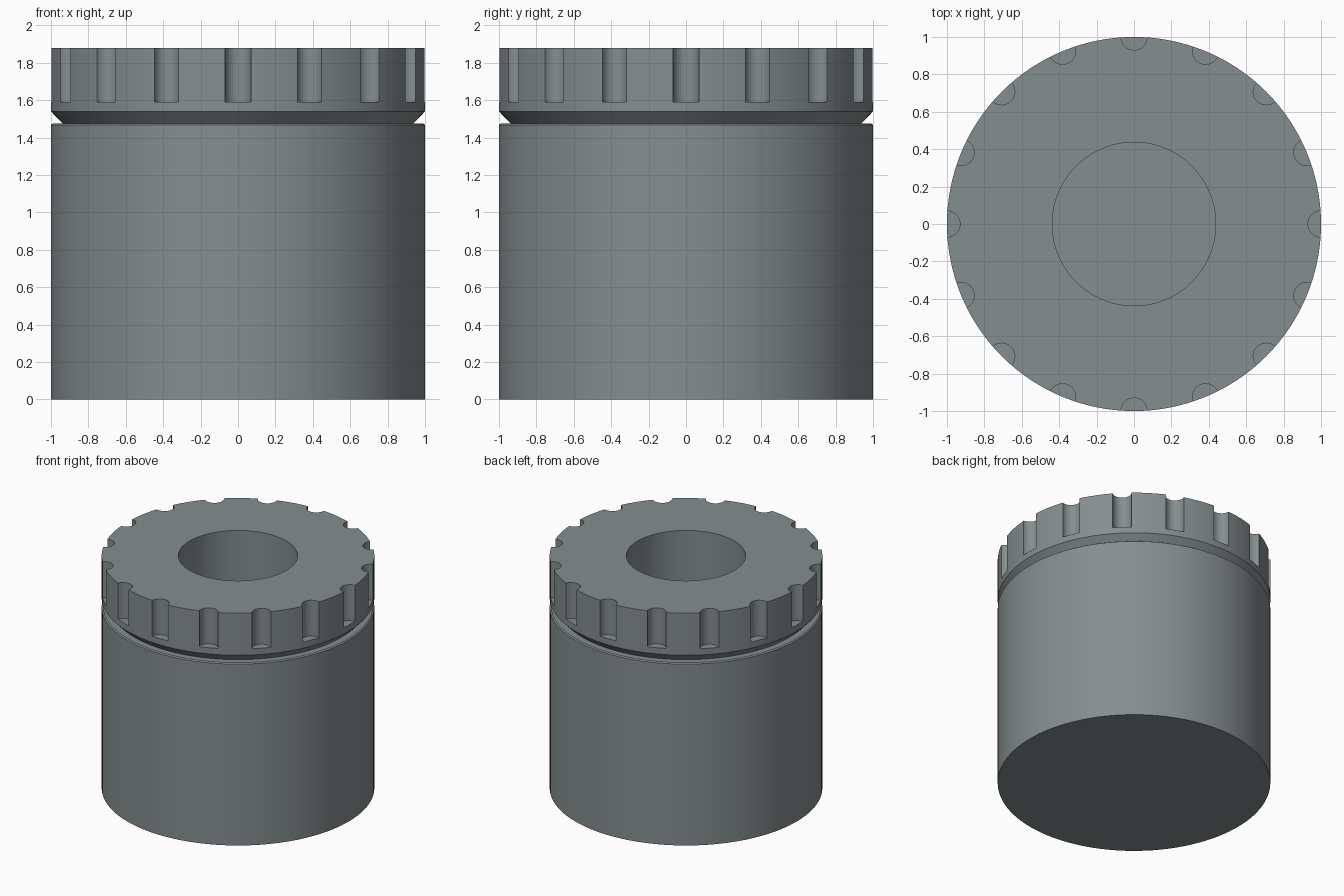
import bpy, bmesh, math
from mathutils import Matrix, Vector

if "Cube" in bpy.data.objects:
    bpy.data.objects.remove(bpy.data.objects["Cube"])

SEGMENTS = 128
NOTCHES = 16

grey = bpy.data.materials.new("slate grey")
grey.diffuse_color = (0.235, 0.27, 0.275, 1)
grey.use_nodes = True
grey.node_tree.nodes["Principled BSDF"].inputs["Base Color"].default_value = grey.diffuse_color


def make_object(name, bm):
    bmesh.ops.recalc_face_normals(bm, faces=bm.faces)
    mesh = bpy.data.meshes.new(name)
    bm.to_mesh(mesh)
    bm.free()
    mesh.materials.append(grey)
    obj = bpy.data.objects.new(name, mesh)
    bpy.context.collection.objects.link(obj)
    return obj


def lathe(name, profile):
    bm = bmesh.new()
    verts = [bm.verts.new((r, 0, z)) for r, z in profile]
    edges = [bm.edges.new(pair) for pair in zip(verts, verts[1:])]
    bmesh.ops.spin(bm, geom=verts + edges, cent=(0, 0, 0), axis=(0, 0, 1),
                   angle=math.tau, steps=SEGMENTS, use_merge=False)
    bmesh.ops.remove_doubles(bm, verts=bm.verts, dist=1e-4)
    # merge the coplanar triangle fans at the base and bore floor
    bmesh.ops.dissolve_verts(bm, verts=[v for v in bm.verts
                                        if math.hypot(v.co.x, v.co.y) < 1e-3])
    return make_object(name, bm)


# Cylindrical body, V-shaped groove, grip collar and blind central bore
canister = lathe("grooved_canister", [
    (0, 0), (1, 0),                          # base
    (1, 1.468), (0.99, 1.475), (0.937, 1.475),  # body rim
    (1, 1.54), (1, 1.88),                    # collar
    (0.437, 1.88), (0.437, 0.6), (0, 0.6),   # bore
])

# Round grip notches around the collar
bm = bmesh.new()
for i in range(NOTCHES):
    a = math.tau * i / NOTCHES
    place = Matrix.Translation(Vector((math.cos(a), math.sin(a), 1.79)))
    bmesh.ops.create_cone(bm, cap_ends=True, segments=32, radius1=0.07,
                          radius2=0.07, depth=0.4,
                          matrix=place @ Matrix.Rotation(a, 4, 'Z'))
cutter = make_object("notch_cutter", bm)
cutter.hide_render = True
cutter.hide_viewport = False

cut = canister.modifiers.new("grip notches", 'BOOLEAN')
cut.operation = 'DIFFERENCE'
cut.solver = 'EXACT'
cut.object = cutter

# Apply the cut, drop the helper and shade the round walls smooth
bpy.context.view_layer.objects.active = canister
canister.select_set(True)
bpy.ops.object.modifier_apply(modifier=cut.name)
bpy.data.objects.remove(cutter)
bpy.ops.object.shade_smooth_by_angle(angle=math.radians(25))
